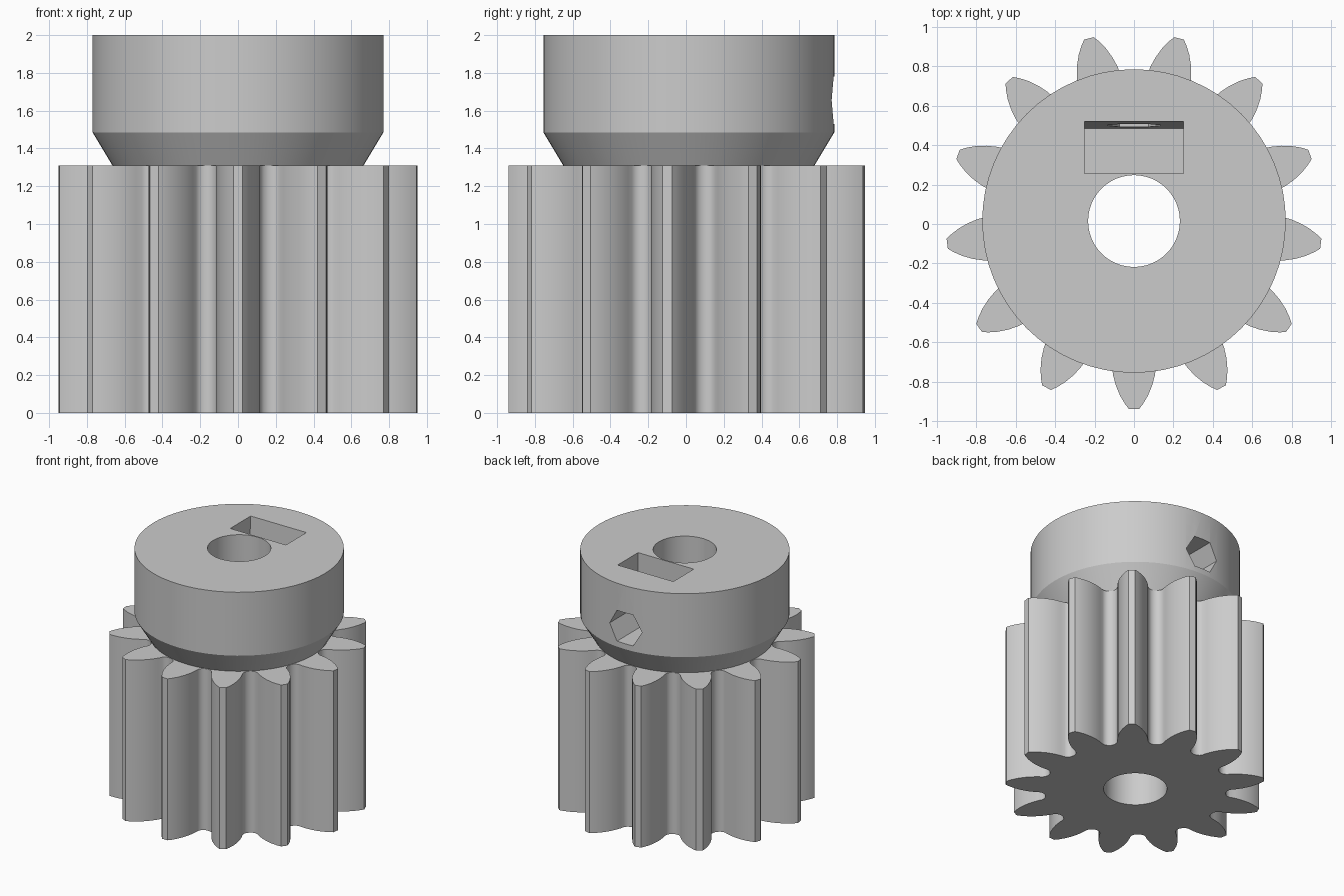
import bpy
import bmesh
from math import pi, sin, cos, radians
from mathutils import Matrix, Vector

default_cube = bpy.data.objects.get("Cube")
if default_cube:
    bpy.data.objects.remove(default_cube, do_unlink=True)

TEETH = 13
AXIS_Y = 0.015
GEAR_TOP = 1.31
AXIS = Matrix.Translation((0, AXIS_Y, 0))

grey = bpy.data.materials.new("plain grey")
grey.use_nodes = True
grey.diffuse_color = (0.6, 0.6, 0.6, 1)
grey.node_tree.nodes["Principled BSDF"].inputs["Base Color"].default_value = (0.6, 0.6, 0.6, 1)


def make_object(name, bm):
    bmesh.ops.recalc_face_normals(bm, faces=bm.faces[:])
    mesh = bpy.data.meshes.new(name)
    bm.to_mesh(mesh)
    bm.free()
    mesh.materials.append(grey)
    obj = bpy.data.objects.new(name, mesh)
    bpy.context.collection.objects.link(obj)
    return obj


def prism(name, outline, height, matrix):
    """Extrude a flat outline along z, then place it."""
    bm = bmesh.new()
    face = bm.faces.new([bm.verts.new((x, y, 0)) for x, y in outline])
    top = bmesh.ops.extrude_face_region(bm, geom=[face])["geom"]
    verts = [v for v in top if isinstance(v, bmesh.types.BMVert)]
    bmesh.ops.translate(bm, verts=verts, vec=Vector((0, 0, height)))
    bm.transform(matrix)
    return make_object(name, bm)


def ring(radius, count):
    return [(radius * cos(2 * pi * i / count), radius * sin(2 * pi * i / count))
            for i in range(count)]


def lathe(name, profile, count):
    """Stack rings of (radius, z) into a closed solid."""
    bm = bmesh.new()
    rings = [[bm.verts.new((x, y, z)) for x, y in ring(r, count)] for r, z in profile]
    for low, high in zip(rings, rings[1:]):
        for i in range(count):
            j = (i + 1) % count
            bm.faces.new((low[i], low[j], high[j], high[i]))
    bm.faces.new(rings[0])
    bm.faces.new(rings[-1])
    bm.transform(AXIS)
    return make_object(name, bm)


def cut(obj, cutters):
    bpy.ops.object.select_all(action="DESELECT")
    bpy.context.view_layer.objects.active = obj
    obj.select_set(True)
    for cutter in cutters:
        mod = obj.modifiers.new("cut", "BOOLEAN")
        mod.operation = "DIFFERENCE"
        mod.solver = "EXACT"
        mod.object = cutter
        bpy.ops.object.modifier_apply(modifier=mod.name)
    bpy.ops.object.shade_smooth_by_angle(angle=radians(28))


# Pinion: one half tooth from tip to root (radius, half width), mirrored and repeated
half_tooth = [(0.955, 0.025), (0.93, 0.045), (0.89, 0.07), (0.84, 0.092), (0.79, 0.106),
              (0.74, 0.113), (0.705, 0.114), (0.685, 0.121), (0.672, 0.137)]
root_mid = (0.667, 0.667 * sin(pi / TEETH))
tooth = [(r, -w) for r, w in reversed(half_tooth)] + half_tooth + [root_mid]
outline = []
for n in range(TEETH):
    turn = -pi / 2 + 2 * pi * n / TEETH
    for r, w in tooth:
        along = (r * r - w * w) ** 0.5
        outline.append((along * cos(turn) - w * sin(turn), along * sin(turn) + w * cos(turn)))
pinion = prism("pinion_teeth", outline, GEAR_TOP, AXIS)

# Collar with a cone below it
collar = lathe("collar", [(0.665, GEAR_TOP), (0.77, 1.485), (0.77, 2.0)], 64)

# Cutters: shaft bore, hexagonal screw hole through the back, nut slot in the top
bore = prism("bore_cutter", ring(0.233, 48), 3, Matrix.Translation((0, AXIS_Y, -0.5)))
screw = prism("screw_hole_cutter", ring(0.145, 6), 1.0,
              Matrix.Translation((0, 0.1, 1.655)) @ Matrix.Rotation(-pi / 2, 4, "X"))
slot_side = [(0.257, 1.4), (0.485, 1.4), (0.52, 2.0), (0.526, 2.1), (0.257, 2.1)]
slot = prism("nut_slot_cutter", slot_side, 0.5,
             Matrix(((0, 0, 1, -0.25), (1, 0, 0, 0), (0, 1, 0, 0), (0, 0, 0, 1))))

cut(pinion, [bore])
cut(collar, [bore, screw, slot])
for cutter in (bore, screw, slot):
    bpy.data.objects.remove(cutter, do_unlink=True)
